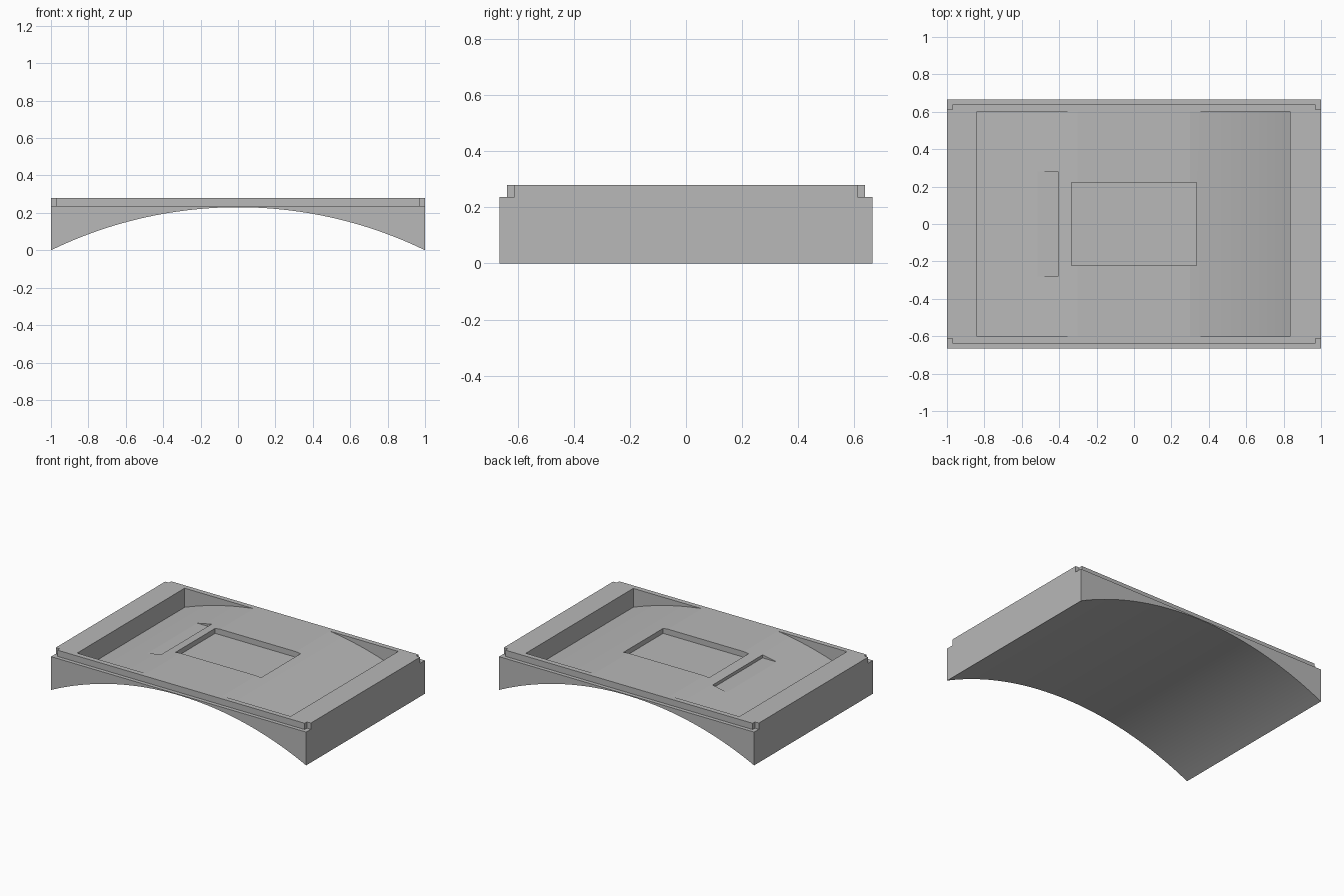
import bpy
import bmesh
import math

cube = bpy.data.objects.get("Cube")
if cube:
    bpy.data.objects.remove(cube, do_unlink=True)

HALF_Y = 0.665
TOP = 0.28
RADIUS = 2.289   # underside arch
SKIN = 0.069     # from the arch to the curved pocket floor

grey = bpy.data.materials.new("plain grey")
grey.use_nodes = True
colour = (0.48, 0.48, 0.48, 1)
grey.diffuse_color = colour
grey.node_tree.nodes["Principled BSDF"].inputs["Base Color"].default_value = colour


def arc(radius, apex, x0, x1, steps=56):
    """Points along a cylinder whose crown is at x = 0."""
    a0, a1 = math.asin(x0 / radius), math.asin(x1 / radius)
    angles = [a0 + (a1 - a0) * i / steps for i in range(steps + 1)]
    return [(radius * math.sin(a), apex - radius * (1 - math.cos(a))) for a in angles]


def prism(name, profile, y0, y1):
    """Extrude an x-z profile along y."""
    bm = bmesh.new()
    face = bm.faces.new([bm.verts.new((x, y0, z)) for x, z in profile])
    out = bmesh.ops.extrude_face_region(bm, geom=[face])
    moved = [v for v in out["geom"] if isinstance(v, bmesh.types.BMVert)]
    bmesh.ops.translate(bm, verts=moved, vec=(0, y1 - y0, 0))
    bmesh.ops.recalc_face_normals(bm, faces=bm.faces)
    mesh = bpy.data.meshes.new(name)
    bm.to_mesh(mesh)
    bm.free()
    mesh.materials.append(grey)
    obj = bpy.data.objects.new(name, mesh)
    bpy.context.collection.objects.link(obj)
    return obj


def box(name, x0, x1, y0, y1, z0, z1=0.5):
    return prism(name, [(x0, z0), (x1, z0), (x1, z1), (x0, z1)], y0, y1)


# Block with an arched underside
body = prism("arched_block", arc(RADIUS, 0.23, -1, 1) + [(1, TOP), (-1, TOP)], -HALF_Y, HALF_Y)

# Wide pocket with a curved floor, centre recess and side notch
floor = arc(RADIUS + SKIN, 0.23 + SKIN, -0.84, 0.835)
cutters = [
    prism("pocket_cutter", floor + [(0.835, 0.5), (-0.84, 0.5)], -0.602, 0.602),
    box("recess_cutter", -0.335, 0.335, -0.222, 0.222, 0.24),
    box("notch_cutter", -0.6, -0.405, -0.28, 0.28, 0.242),
]

# Rebates along the front and back edges, with deeper corner notches
for side in (-1, 1):
    ya, yb = sorted((side * 0.638, side * 0.8))
    cutters.append(box("rebate_cutter", -1.1, 1.1, ya, yb, 0.236))
    for end in (-1, 1):
        xa, xb = sorted((end * 0.97, end * 1.1))
        ya, yb = sorted((side * 0.612, side * 0.8))
        cutters.append(box("corner_cutter", xa, xb, ya, yb, 0.236))

bpy.ops.object.select_all(action="DESELECT")
bpy.context.view_layer.objects.active = body
body.select_set(True)
for cutter in cutters:
    cutter.hide_render = True
    mod = body.modifiers.new("cut", "BOOLEAN")
    mod.operation = "DIFFERENCE"
    mod.solver = "EXACT"
    mod.object = cutter
    bpy.ops.object.modifier_apply(modifier=mod.name)
    bpy.data.objects.remove(cutter, do_unlink=True)

bpy.ops.object.shade_smooth_by_angle(angle=math.radians(5))
